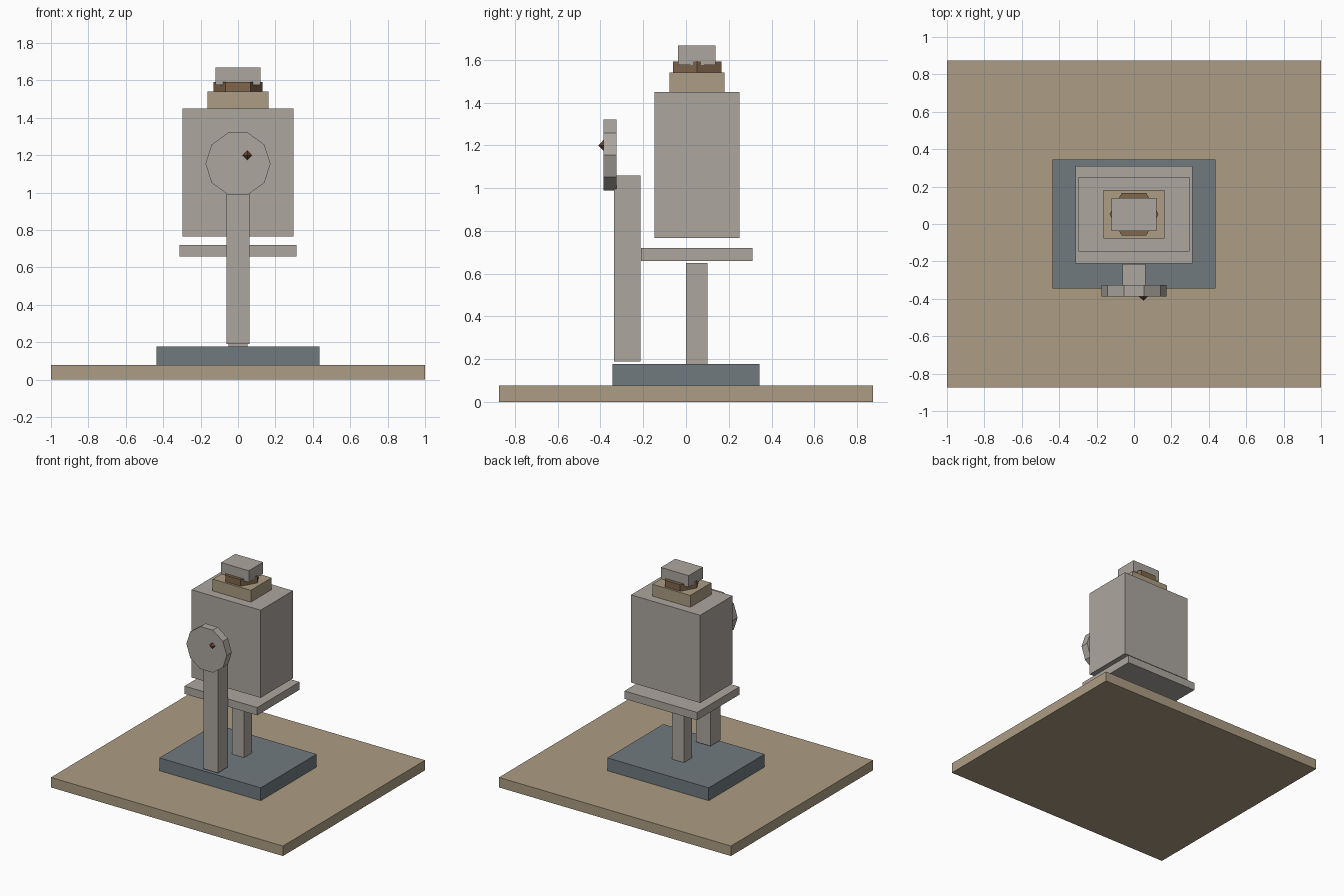
import bpy
import math

cube = bpy.data.objects.get("Cube")
if cube:
    bpy.data.objects.remove(cube, do_unlink=True)


def material(name, rgb):
    """Flat material from 0-255 sRGB, stored as linear."""
    col = [(c / 255 / 12.92) if c < 11 else ((c / 255 + 0.055) / 1.055) ** 2.4 for c in rgb] + [1]
    m = bpy.data.materials.new(name)
    m.use_nodes = True
    m.diffuse_color = col
    m.node_tree.nodes["Principled BSDF"].inputs["Base Color"].default_value = col
    return m


tan = material("tan", (172, 156, 131))
slate = material("slate", (112, 122, 127))
grey = material("warm_grey", (172, 166, 159))
brown = material("brown", (128, 102, 75))
rust = material("dark_rust", (104, 66, 45))


def finish(name, mat):
    obj = bpy.context.object
    obj.name = obj.data.name = name
    obj.data.materials.append(mat)
    return obj


def box(name, half_width, y0, y1, z0, z1, mat):
    """Box centred on x = 0 between the given y and z limits."""
    bpy.ops.mesh.primitive_cube_add(size=1, location=(0, (y0 + y1) / 2, (z0 + z1) / 2))
    bpy.context.object.scale = (half_width * 2, y1 - y0, z1 - z0)
    bpy.ops.object.transform_apply(location=False, rotation=False, scale=True)
    return finish(name, mat)


def prism(name, sides, radius, depth, location, rotation, mat):
    bpy.ops.mesh.primitive_cylinder_add(vertices=sides, radius=radius, depth=depth,
                                        location=location, rotation=rotation)
    return finish(name, mat)


# Ground slab and plinth
box("ground_slab", 1.0, -0.875, 0.875, 0, 0.078, tan)
box("plinth", 0.437, -0.344, 0.344, 0.078, 0.178, slate)

# Posts and shelf
box("rear_post", 0.052, 0.001, 0.1, 0.178, 0.65, grey)
box("front_post", 0.062, -0.336, -0.213, 0.19, 1.06, grey)
box("shelf", 0.313, -0.211, 0.311, 0.659, 0.72, grey)

# Main body with stepped top
box("body", 0.298, -0.147, 0.251, 0.767, 1.45, grey)
box("collar", 0.164, -0.077, 0.181, 1.45, 1.542, tan)
prism("hex_neck", 6, 0.131, 0.051, (0, 0.052, 1.5675), (0, 0, math.radians(30)), brown)
box("cap", 0.12, -0.038, 0.138, 1.577, 1.668, grey)

# Ten-sided disc on the front post, corners pointing left and right
disc = prism("disc", 10, 0.174, 0.062, (0, -0.356, 1.155), (0, 0, math.radians(90)), grey)
disc.rotation_euler = (math.radians(90), math.radians(90), 0)
disc.rotation_mode = 'XYZ'
bpy.ops.object.transform_apply(location=False, rotation=True, scale=False)

# Small pointed stud: an octahedron from two mirrored four-sided pyramids
bpy.ops.mesh.primitive_cone_add(vertices=4, radius1=0.028, radius2=0, depth=0.026,
                                end_fill_type='NOTHING', location=(0.05, -0.384, 1.2))
stud = finish("stud", rust)
for v in stud.data.vertices:
    v.co.z += 0.013
mirror = stud.modifiers.new("Mirror", 'MIRROR')
mirror.use_axis = (False, False, True)
stud.rotation_euler.x = math.radians(90)
